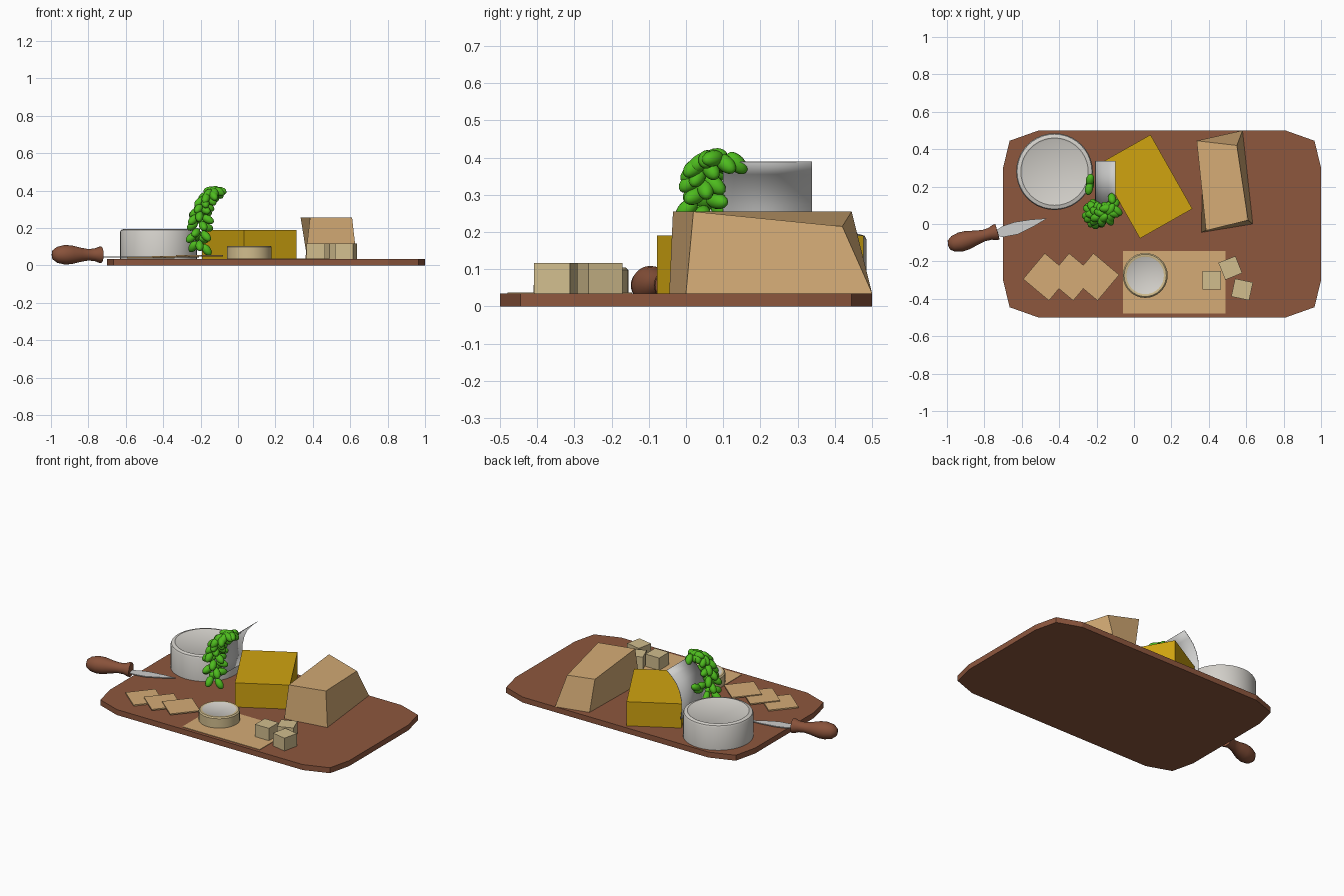
import bpy, bmesh, math, random
from mathutils import Vector, Matrix

cube = bpy.data.objects.get("Cube")
if cube:
    bpy.data.objects.remove(cube)
random.seed(4)
TOP = 0.035


def material(name, r, g, b):
    m = bpy.data.materials.new(name)
    m.use_nodes = True
    m.diffuse_color = (r, g, b, 1)
    m.node_tree.nodes["Principled BSDF"].inputs["Base Color"].default_value = (r, g, b, 1)
    return m


WOOD = material("brown wood", 0.27, 0.095, 0.048)
HANDLE = material("handle wood", 0.25, 0.085, 0.043)
WHITE = material("white rind", 0.65, 0.63, 0.59)
GOLD = material("golden cheese", 0.63, 0.37, 0.005)
TAN = material("tan", 0.66, 0.41, 0.18)
CREAM = material("cream", 0.64, 0.51, 0.27)
GREEN = material("grape green", 0.075, 0.5, 0.013)
STEEL = material("steel", 0.62, 0.62, 0.61)


def finish(name, bm, mats, smooth=False):
    bmesh.ops.recalc_face_normals(bm, faces=bm.faces)
    mesh = bpy.data.meshes.new(name)
    bm.to_mesh(mesh)
    bm.free()
    for m in mats:
        mesh.materials.append(m)
    ob = bpy.data.objects.new(name, mesh)
    bpy.context.collection.objects.link(ob)
    if smooth:
        bpy.ops.object.select_all(action='DESELECT')
        ob.select_set(True)
        bpy.context.view_layer.objects.active = ob
        bpy.ops.object.shade_smooth_by_angle(angle=math.radians(40))
    return ob


def prism(name, outline, z0, z1, mat):
    bm = bmesh.new()
    face = bm.faces.new([bm.verts.new((x, y, z0)) for x, y in outline])
    top = bmesh.ops.extrude_face_region(bm, geom=[face])
    for v in top["geom"]:
        if isinstance(v, bmesh.types.BMVert):
            v.co.z = z1
    return finish(name, bm, [mat])


def rect(cx, cy, w, d, angle):
    a = math.radians(angle)
    c, s = math.cos(a), math.sin(a)
    pts = [(-w, -d), (w, -d), (w, d), (-w, d)]
    return [(cx + (x * c - y * s) / 2, cy + (x * s + y * c) / 2) for x, y in pts]


def lathe(name, profile, mats, matrix, steps=32):
    bm = bmesh.new()
    verts = [bm.verts.new((r, 0, z)) for r, z in profile]
    edges = [bm.edges.new(p) for p in zip(verts, verts[1:])]
    bmesh.ops.spin(bm, geom=verts + edges, cent=(0, 0, 0), axis=(0, 0, 1),
                   angle=math.tau, steps=steps)
    bmesh.ops.remove_doubles(bm, verts=bm.verts, dist=0.0005)
    if len(mats) > 1:
        zmax = max(z for r, z in profile)
        for f in bm.faces:
            c = f.calc_center_median()
            f.material_index = int(c.z > zmax - 0.006 and c.xy.length < 0.1)
    bm.transform(matrix)
    return finish(name, bm, mats, True)


# Serving board with clipped corners
half = [(0.85, 0.3), (0.815, 0.445), (0.66, 0.5)]
quad = half + [(-x, y) for x, y in reversed(half)]
outline = quad + [(-x, -y) for x, y in quad]
prism("serving_board", [(x + 0.15, y) for x, y in outline], 0, TOP, WOOD)

# Round cheeses
lathe("large_round_cheese", [(0, 0), (0.205, 0), (0.205, 0.145), (0.2, 0.155),
                             (0.18, 0.161), (0.172, 0.157), (0, 0.157)],
      [WHITE], Matrix.Translation((-0.425, 0.28, TOP)), 40)
lathe("small_round_cheese", [(0, 0), (0.12, 0), (0.12, 0.063), (0.113, 0.07),
                             (0.1, 0.07), (0.097, 0.068), (0, 0.068)],
      [CREAM, WHITE], Matrix.Translation((0.06, -0.275, TOP)))

# Golden cheese block
prism("golden_cheese", rect(0.06, 0.2, 0.322, 0.455, 29.5), TOP, 0.19, GOLD)

# Tapered wedge of hard cheese
bm = bmesh.new()
low = [bm.verts.new(p) for p in [(0.36, -0.045, TOP), (0.635, 0, TOP),
                                 (0.58, 0.5, TOP), (0.37, 0.45, TOP)]]
high = [bm.verts.new(p) for p in [(0.385, -0.035, 0.255), (0.61, 0.02, 0.255),
                                  (0.55, 0.42, 0.215), (0.335, 0.445, 0.255)]]
bm.faces.new(low)
bm.faces.new(high)
for i in range(4):
    j = (i + 1) % 4
    bm.faces.new((low[i], low[j], high[j], high[i]))
finish("hard_cheese_wedge", bm, [TAN])

# Paper sheet, cheese cubes and crackers
prism("paper_sheet", rect(0.215, -0.312, 0.55, 0.335, 0), TOP, TOP + 0.003, TAN)
for i, (x, y, a) in enumerate([(0.415, -0.3, 0), (0.515, -0.235, 22), (0.578, -0.35, -12)]):
    prism(f"cheese_cube_{i + 1}", rect(x, y, 0.098, 0.098, a), TOP, 0.117, CREAM)
for i in range(3):
    z = TOP + 0.002 + 0.006 * i
    prism(f"cracker_{i + 1}", rect(-0.466 + 0.13 * i, -0.283, 0.18, 0.18, 50),
          z, z + 0.008, TAN)

# Knife: turned handle and flat pointed blade
direction = Vector((0.27, 0.075, 0))
aim = direction.to_track_quat('Z', 'Y').to_matrix().to_4x4()
lathe("knife_handle", [(0, 0), (0.025, 0.006), (0.043, 0.03), (0.052, 0.07), (0.05, 0.11),
                       (0.038, 0.16), (0.031, 0.2), (0.033, 0.235), (0.043, 0.262),
                       (0.043, 0.275), (0, 0.276)],
      [HANDLE], Matrix.Translation((-0.995, -0.115, 0.057)) @ aim, 24)
prism("knife_blade", [(-0.745, -0.06), (-0.7, -0.07), (-0.62, -0.055), (-0.54, -0.015),
                      (-0.465, 0.03), (-0.55, 0.024), (-0.64, 0.01), (-0.7, -0.01),
                      (-0.74, -0.035)], 0.043, 0.049, STEEL)

# Curved upright sheet
bm = bmesh.new()
rows = [[bm.verts.new((x, y, z)) for y in (0.1, 0.338)]
        for x, z in [(-0.2, 0.1), (-0.208, 0.16), (-0.206, 0.22), (-0.193, 0.275),
                     (-0.17, 0.32), (-0.138, 0.357), (-0.1, 0.39)]]
for a, b in zip(rows, rows[1:]):
    bm.faces.new((a[0], a[1], b[1], b[0]))
sheet = finish("curved_sheet", bm, [STEEL], True)
thick = sheet.modifiers.new("thickness", 'SOLIDIFY')
thick.thickness = 0.003

# Bunch of grapes strung along a bent path
path = [Vector(p) for p in [(-0.21, 0.05, 0.09), (-0.205, 0.06, 0.2), (-0.2, 0.05, 0.28),
                            (-0.175, 0.045, 0.345), (-0.135, 0.055, 0.39),
                            (-0.105, 0.115, 0.395)]]
bm = bmesh.new()


def grape(pos, axis):
    m = Matrix.Translation(pos) @ axis.to_track_quat('Z', 'Y').to_matrix().to_4x4()
    bmesh.ops.create_uvsphere(bm, u_segments=14, v_segments=8, radius=1,
                              matrix=m @ Matrix.Diagonal((0.022, 0.022, 0.036, 1)))


count = 42
for i in range(count):
    t = i / count * (len(path) - 1)
    k = int(t)
    centre = path[k].lerp(path[k + 1], t - k)
    spread = 0.042 if k < 2 else 0.03
    a = i * 2.4
    side = Vector((math.cos(a), math.sin(a) * 1.2, random.uniform(-0.3, 0.3)))
    grape(centre + side * spread, side + Vector((0, 0, random.uniform(-1.2, -0.3))))
for p in [(-0.24, 0.19, 0.27), (-0.235, 0.235, 0.275), (-0.235, 0.21, 0.25)]:
    grape(Vector(p), Vector((0.2, 1, random.uniform(-0.4, 0.6))))
finish("grape_bunch", bm, [GREEN], True)
